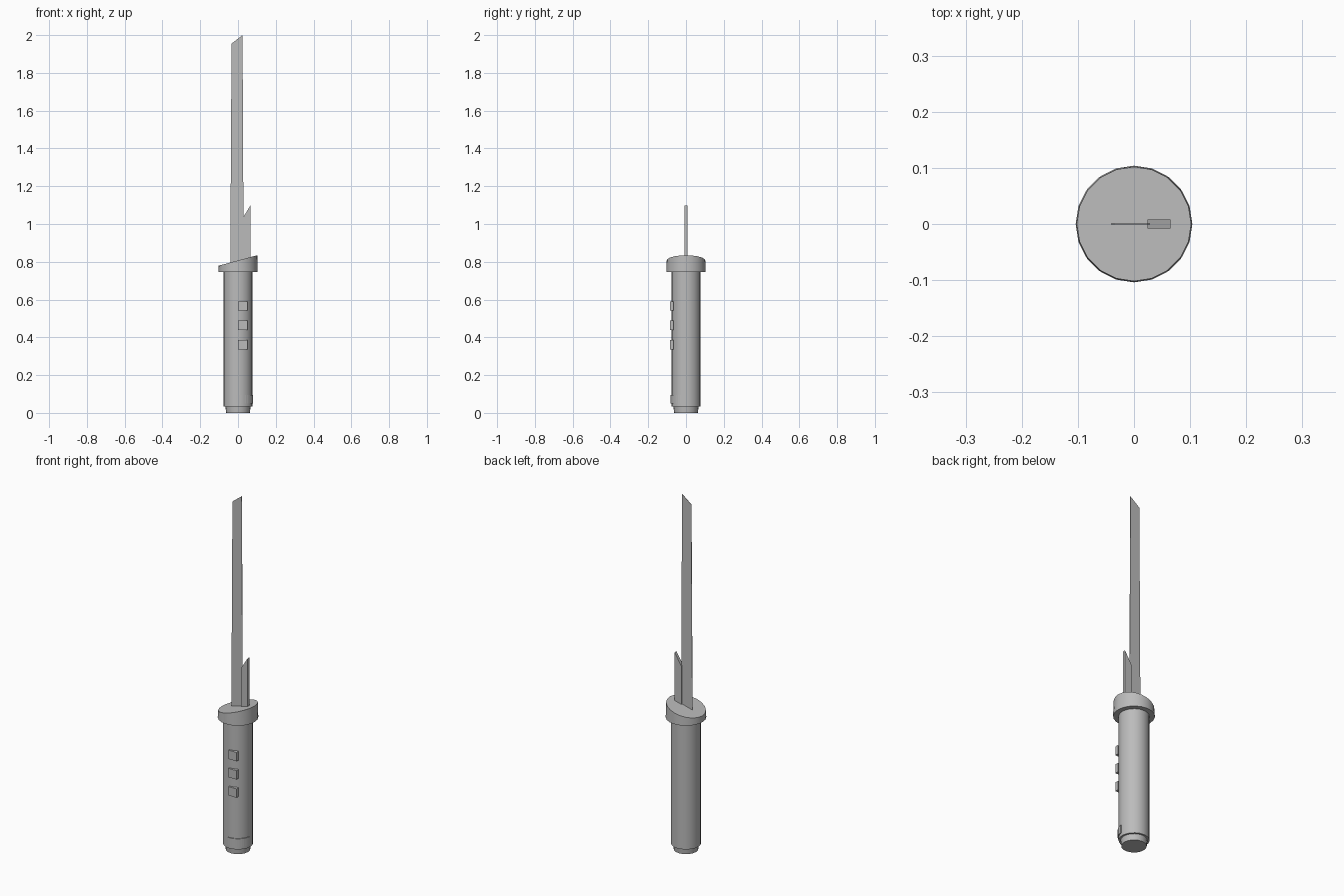
import bpy, bmesh, math

cube = bpy.data.objects.get("Cube")
if cube:
    bpy.data.objects.remove(cube)

grey = bpy.data.materials.new("plain_grey")
grey.use_nodes = True
colour = (0.5, 0.5, 0.5, 1)
grey.diffuse_color = colour
grey.node_tree.nodes["Principled BSDF"].inputs["Base Color"].default_value = colour


def finish(name, bm, smooth=False):
    bmesh.ops.recalc_face_normals(bm, faces=bm.faces)
    mesh = bpy.data.meshes.new(name)
    bm.to_mesh(mesh)
    bm.free()
    mesh.materials.append(grey)
    obj = bpy.data.objects.new(name, mesh)
    bpy.context.collection.objects.link(obj)
    if smooth:
        bpy.ops.object.select_all(action="DESELECT")
        obj.select_set(True)
        bpy.context.view_layer.objects.active = obj
        bpy.ops.object.shade_smooth_by_angle(angle=math.radians(35))
    return obj


def turned(name, r_low, r_high, low, high, slope=0, sides=20):
    """Upright cylinder or cone whose top may slant along x."""
    bm = bmesh.new()
    bmesh.ops.create_cone(bm, cap_ends=True, segments=sides,
                          radius1=r_low, radius2=r_high, depth=high - low)
    for v in bm.verts:
        top = v.co.z > 0
        v.co.z += (low + high) / 2 + (slope * v.co.x if top else 0)
    return finish(name, bm, True)


def plate(name, outline, front, back, axis="y"):
    """Extrude an outline along y (outline in x, z) or z (outline in x, y)."""
    bm = bmesh.new()
    place = (lambda p, d: (p[0], d, p[1])) if axis == "y" else (lambda p, d: (*p, d))
    face = bm.faces.new([bm.verts.new(place(p, front)) for p in outline])
    grown = bmesh.ops.extrude_face_region(bm, geom=[face])["geom"]
    for v in grown:
        if isinstance(v, bmesh.types.BMVert):
            setattr(v.co, axis, back)
    return finish(name, bm)


# Grip, end cap and slanted guard
turned("pommel", 0.063, 0.067, 0, 0.036)
turned("handle", 0.077, 0.077, 0.033, 0.75)
turned("guard", 0.104, 0.102, 0.745, 0.807, slope=0.27)

# Long thin blade and short thick blade beside it
plate("main_blade", [(-0.041, 0.77), (0.03, 0.77), (0.024, 2.0), (-0.034, 1.955)],
      -0.001, 0.001)
plate("short_blade", [(0.024, 0.77), (0.065, 0.77), (0.065, 1.097), (0.024, 1.03)],
      -0.008, 0.008)

# Three buttons on the front of the grip
for i in range(3):
    z = 0.335 + i * 0.103
    plate(f"button_{i + 1}", [(0, z), (0.05, z), (0.05, z + 0.05), (0, z + 0.05)],
          -0.085, -0.066)

# Curved band low on the front left of the grip
angles = [math.radians(-95 + 9 * i) for i in range(11)]
arc = [(r * math.cos(a), r * math.sin(a))
       for r, run in ((0.081, angles), (0.07, angles[::-1])) for a in run]
plate("lower_band", arc, 0.05, 0.095, "z")
